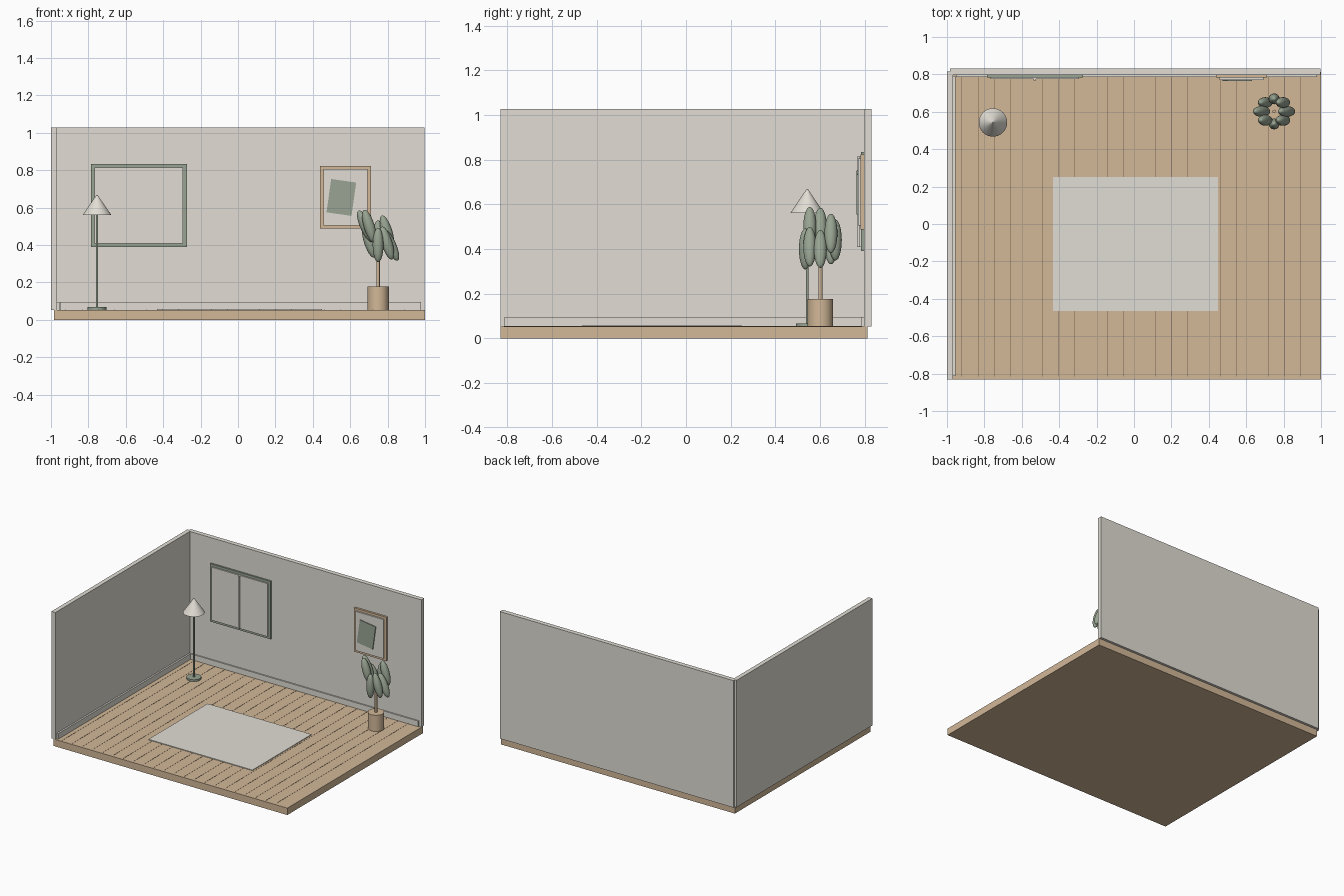
import bpy
import math
from mathutils import Matrix

cube = bpy.data.objects.get("Cube")
if cube:
    bpy.data.objects.remove(cube, do_unlink=True)


def linear(c):
    c /= 255
    return c / 12.92 if c <= 0.04045 else ((c + 0.055) / 1.055) ** 2.4


def material(name, r, g, b):
    mat = bpy.data.materials.new(name)
    mat.use_nodes = True
    colour = (linear(r), linear(g), linear(b), 1)
    mat.diffuse_color = colour
    mat.node_tree.nodes["Principled BSDF"].inputs["Base Color"].default_value = colour
    return mat


OFF_WHITE = material("warm off white", 226, 222, 213)
RUG = material("rug cream", 224, 222, 213)
WOOD = material("light wood", 210, 184, 152)
SEAM = material("plank seam brown", 120, 102, 82)
GREEN = material("sage green", 152, 164, 146)


def finish(name, mat, smooth=False):
    obj = bpy.context.object
    obj.name = name
    obj.data.materials.append(mat)
    if smooth:
        bpy.ops.object.shade_smooth_by_angle(angle=math.radians(40))
    return obj


def box(name, mat, x, y, z):
    """Box from (min, max) pairs on each axis."""
    bpy.ops.mesh.primitive_cube_add(size=1)
    obj = finish(name, mat)
    spans = (x, y, z)
    size = Matrix.Diagonal([b - a for a, b in spans] + [1])
    obj.data.transform(size)
    obj.location = [(a + b) / 2 for a, b in spans]
    return obj


def column(name, mat, x, y, z, r1, r2=None):
    """Upright cylinder or cone between two heights."""
    bpy.ops.mesh.primitive_cone_add(
        vertices=32, radius1=r1, radius2=r1 if r2 is None else r2,
        depth=z[1] - z[0], location=(x, y, sum(z) / 2))
    return finish(name, mat, True)


# Room shell: floor, walls centred on the floor edges, skirting boards
FLOOR, TOP, FRONT, BACK = 0.053, 1.027, -0.831, 0.797
box("floor", WOOD, (-0.984, 1.0), (FRONT, 0.813), (0, FLOOR))
box("back_wall", OFF_WHITE, (-0.984, 0.997), (BACK, 0.832), (FLOOR, TOP))
box("side_wall", OFF_WHITE, (-1.0, -0.967), (FRONT, 0.815), (FLOOR, TOP))
box("back_skirting", OFF_WHITE, (-0.952, 0.978), (0.787, BACK), (FLOOR, 0.096))
box("side_skirting", OFF_WHITE, (-0.967, -0.954), (-0.813, 0.79), (FLOOR, 0.096))

# Thin seams between floor planks
for i in range(22):
    x = -0.92 + i * 0.0863
    box("plank_seam", SEAM, (x - 0.001, x + 0.001), (-0.815, BACK), (FLOOR - 0.001, FLOOR + 0.001))

box("rug", RUG, (-0.434, 0.448), (-0.465, 0.251), (FLOOR, 0.058))

# Window
box("window_frame", GREEN, (-0.786, -0.273), (0.784, BACK), (0.39, 0.834))
box("window_pane", OFF_WHITE, (-0.766, -0.293), (0.775, BACK), (0.408, 0.815))
box("window_mullion", OFF_WHITE, (-0.536, -0.524), (0.767, BACK), (0.408, 0.815))

# Framed picture with a tilted print
box("picture_frame", WOOD, (0.438, 0.711), (0.782, BACK), (0.487, 0.823))
box("picture_mat", OFF_WHITE, (0.456, 0.693), (0.771, BACK), (0.505, 0.805))
art = box("picture_print", GREEN, (0.485, 0.62), (0.764, 0.772), (0.564, 0.744))
art.rotation_euler.y = math.radians(8)

# Floor lamp
LX, LY = -0.754, 0.543
column("lamp_base", GREEN, LX, LY, (FLOOR, 0.067), 0.051)
column("lamp_pole", GREEN, LX, LY, (0.06, 0.6), 0.006)
column("lamp_shade", OFF_WHITE, LX, LY, (0.561, 0.668), 0.076, 0.003)

# Potted plant with a ring of oval leaves
PX, PY = 0.749, 0.602
column("plant_pot", WOOD, PX, PY, (FLOOR, 0.177), 0.057)
column("plant_stem", WOOD, PX, PY, (0.17, 0.46), 0.009)
for i, height in enumerate([0.40, 0.47, 0.44, 0.42, 0.50, 0.50, 0.40, 0.41]):
    a = i * math.pi / 4
    bpy.ops.mesh.primitive_uv_sphere_add(
        segments=20, ring_count=12, radius=1,
        location=(PX + 0.067 * math.cos(a), PY + 0.067 * math.sin(a), height))
    leaf = finish("plant_leaf", GREEN, True)
    leaf.scale = (0.029, 0.029, 0.092)
    leaf.rotation_euler.y = -0.42 * abs(math.cos(a))
